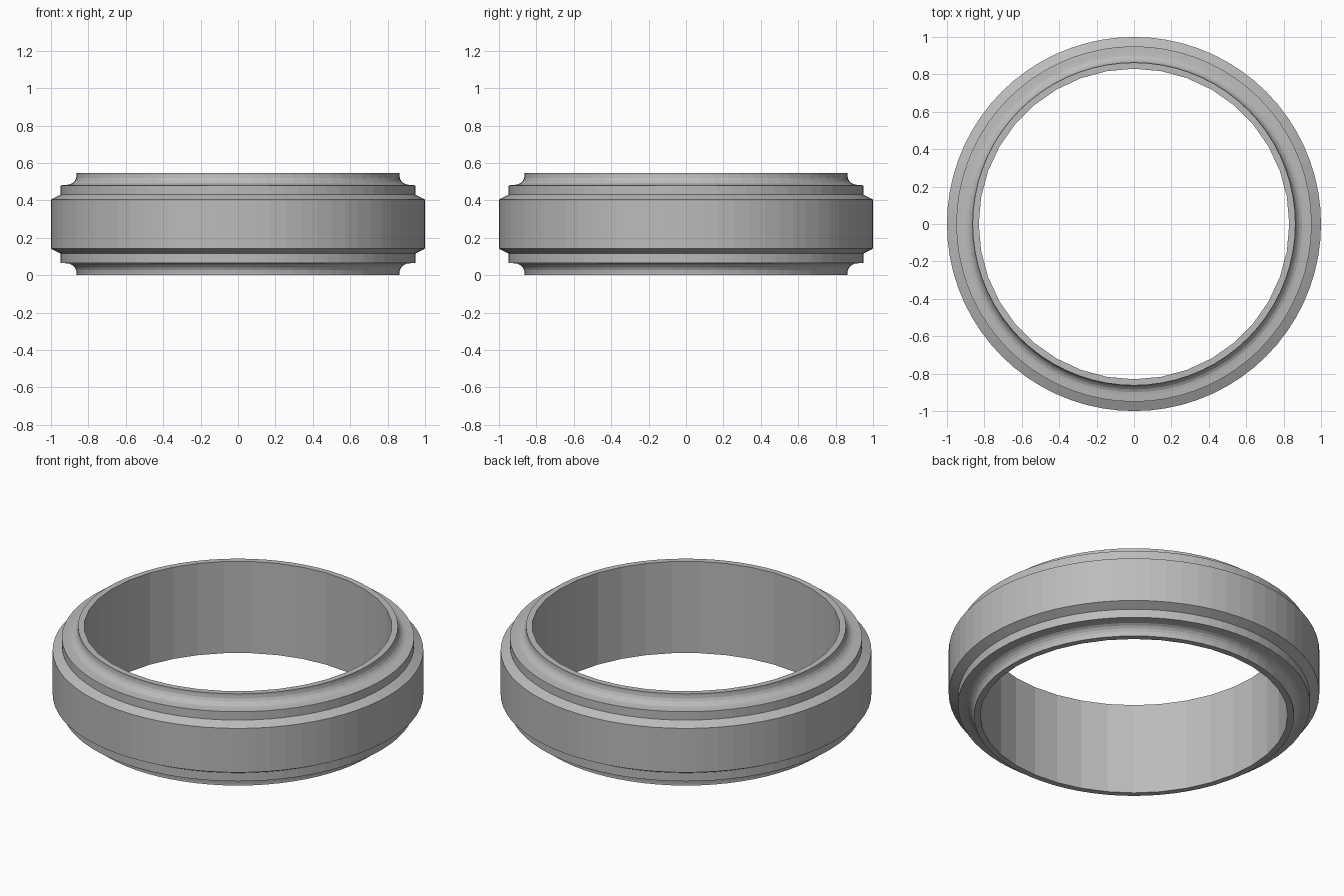
import bpy, bmesh, math

cube = bpy.data.objects.get("Cube")
if cube:
    bpy.data.objects.remove(cube, do_unlink=True)

SEGMENTS = 72
INNER_RADIUS = 0.83
MID_Z = 0.275

# Brushed metal
metal = bpy.data.materials.new("grey metal")
metal.use_nodes = True
grey = (0.5, 0.5, 0.5, 1)
metal.diffuse_color = grey
metal.node_tree.nodes["Principled BSDF"].inputs["Base Color"].default_value = grey

# Upper half of the cross-section: outer band, sloped shoulder, step, concave cove, rim
COVE_R, COVE_Z, COVE_SIZE = 0.915, 0.262, 0.052
half = [(1.0, 0.131), (0.95, 0.157), (0.95, 0.207)]
for i in range(6):
    a = math.radians(90) * i / 5
    half.append((COVE_R - COVE_SIZE * math.sin(a),
                 COVE_Z - COVE_SIZE * math.cos(a)))
half += [(0.863, 0.273), (INNER_RADIUS, 0.273)]

# Mirror the half profile to close the section
profile = half + [(r, -z) for r, z in reversed(half)]


def ring_point(r, z, k):
    # The bore has half as many facets, so its odd points lie on the chords
    if r == INNER_RADIUS and k % 2:
        r *= math.cos(math.tau / SEGMENTS)
    a = math.tau * k / SEGMENTS
    return r * math.cos(a), r * math.sin(a), MID_Z + z


# Lathe the closed section around the z axis
bm = bmesh.new()
loops = [[bm.verts.new(ring_point(r, z, k)) for r, z in profile]
         for k in range(SEGMENTS)]
count = len(profile)
for k in range(SEGMENTS):
    here, there = loops[k], loops[(k + 1) % SEGMENTS]
    for i in range(count):
        j = (i + 1) % count
        bm.faces.new((here[i], there[i], there[j], here[j]))
bmesh.ops.recalc_face_normals(bm, faces=bm.faces)
# Stand it on the ground
low = min(v.co.z for v in bm.verts)
bmesh.ops.translate(bm, verts=bm.verts, vec=(0, 0, -low))

mesh = bpy.data.meshes.new("stepped_ring")
bm.to_mesh(mesh)
bm.free()
mesh.materials.append(metal)
ring = bpy.data.objects.new("stepped_ring", mesh)
bpy.context.collection.objects.link(ring)
